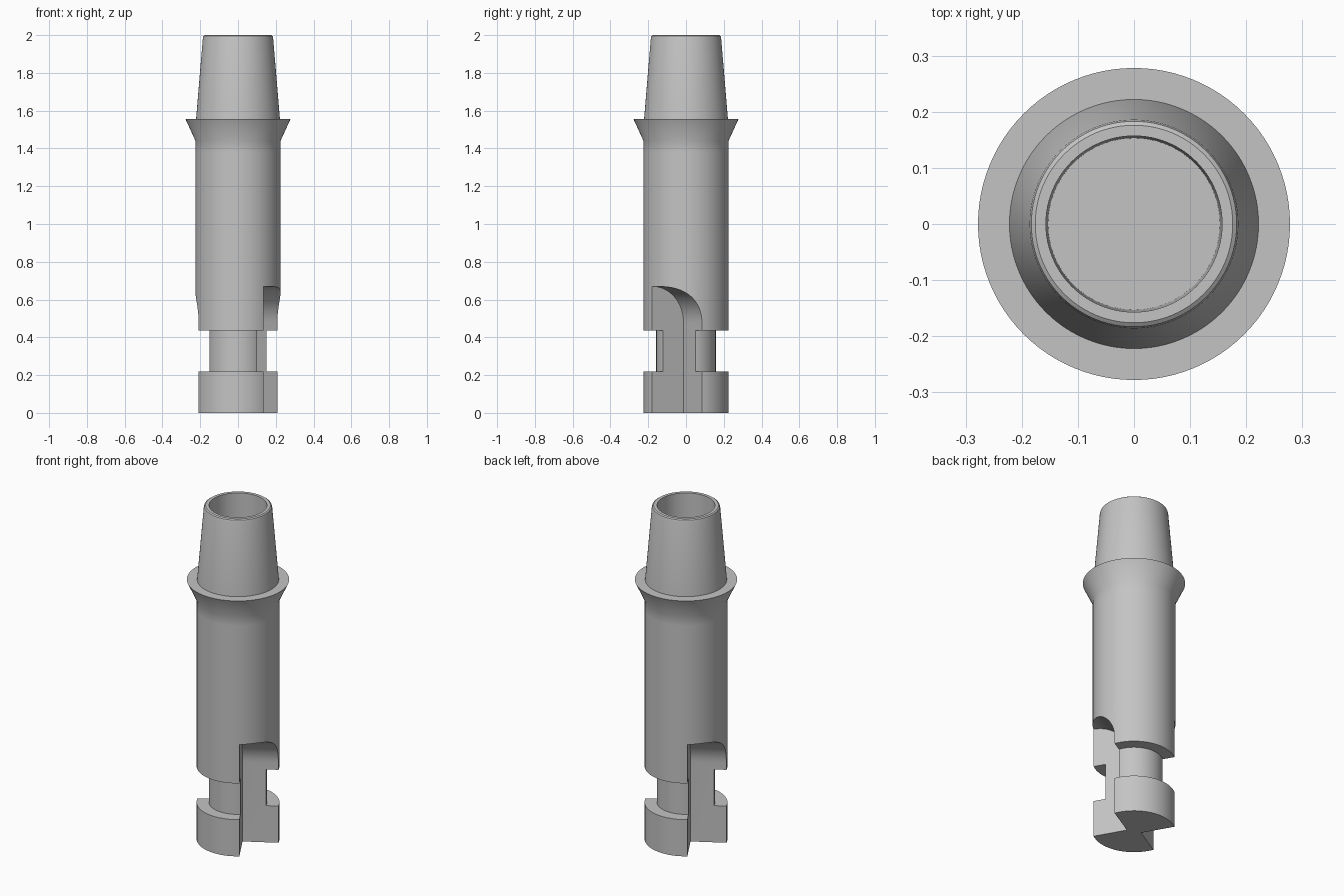
import bpy, bmesh, math
from mathutils import Vector

cube = bpy.data.objects.get("Cube")
if cube:
    bpy.data.objects.remove(cube, do_unlink=True)

SEGMENTS = 96

metal = bpy.data.materials.new("plain_grey_metal")
metal.use_nodes = True
GREY = (0.55, 0.55, 0.55, 1)
metal.diffuse_color = GREY
metal.node_tree.nodes["Principled BSDF"].inputs["Base Color"].default_value = GREY


def add_object(name, bm):
    bmesh.ops.recalc_face_normals(bm, faces=bm.faces)
    mesh = bpy.data.meshes.new(name)
    bm.to_mesh(mesh)
    bm.free()
    mesh.materials.append(metal)
    obj = bpy.data.objects.new(name, mesh)
    bpy.context.collection.objects.link(obj)
    return obj


def lathe(name, profile):
    """Spin an (r, z) profile that starts and ends on the axis."""
    bm = bmesh.new()
    verts = [bm.verts.new((r, 0, z)) for r, z in profile]
    edges = [bm.edges.new(pair) for pair in zip(verts, verts[1:])]
    bmesh.ops.spin(bm, geom=verts + edges, axis=(0, 0, 1), cent=(0, 0, 0),
                   angle=math.tau, steps=SEGMENTS, use_duplicate=False)
    bmesh.ops.remove_doubles(bm, verts=bm.verts, dist=0.0001)
    return add_object(name, bm)


def notch_cutter(name, side):
    """Square-cornered slot whose roof is a quarter arc."""
    corner, depth, spring, radius = 0.031, 0.027, 0.48, 0.19
    outward = Vector((math.cos(math.pi / 6), 0.5, 0)) * side
    across = Vector((0.5, -math.cos(math.pi / 6), 0)) * side
    outline = [(0.32, -0.1), (corner, -0.1)]
    for i in range(17):
        a = math.pi / 2 * i / 16
        outline.append((corner + radius * (1 - math.cos(a)),
                        spring + radius * math.sin(a)))
    outline.append((0.32, spring + radius))
    bm = bmesh.new()
    face = bm.faces.new([bm.verts.new(outward * depth + across * u + Vector((0, 0, z)))
                         for u, z in outline])
    new = bmesh.ops.extrude_face_region(bm, geom=[face])["geom"]
    bmesh.ops.translate(bm, vec=outward * 0.4,
                        verts=[v for v in new if isinstance(v, bmesh.types.BMVert)])
    obj = add_object(name, bm)
    obj.hide_render = True
    return obj


# Turned body: foot, neck groove, shaft, flared collar, tapered hollow post
body = lathe("connector_body", [
    (0, 0), (0.225, 0), (0.225, 0.22),
    (0.158, 0.22), (0.158, 0.437), (0.225, 0.437),
    (0.225, 0.7), (0.225, 1.38), (0.225, 1.44),
    (0.278, 1.555), (0.222, 1.555),
    (0.186, 1.985), (0.183, 1.995), (0.176, 2.0),
    (0.157, 2.0), (0.153, 1.56), (0, 1.56),
])

# Two opposite locking notches at the foot
for side in (1, -1):
    cutter = notch_cutter("notch_cutter", side)
    cut = body.modifiers.new("notch", "BOOLEAN")
    cut.operation = "DIFFERENCE"
    cut.solver = "EXACT"
    cut.object = cutter
    bpy.context.view_layer.objects.active = body
    bpy.ops.object.modifier_apply(modifier=cut.name)
    bpy.data.objects.remove(cutter, do_unlink=True)

# Smooth turned surfaces with crisp machined edges
bpy.ops.object.select_all(action="DESELECT")
body.select_set(True)
bpy.context.view_layer.objects.active = body
bpy.ops.object.shade_smooth_by_angle(angle=math.radians(30))
